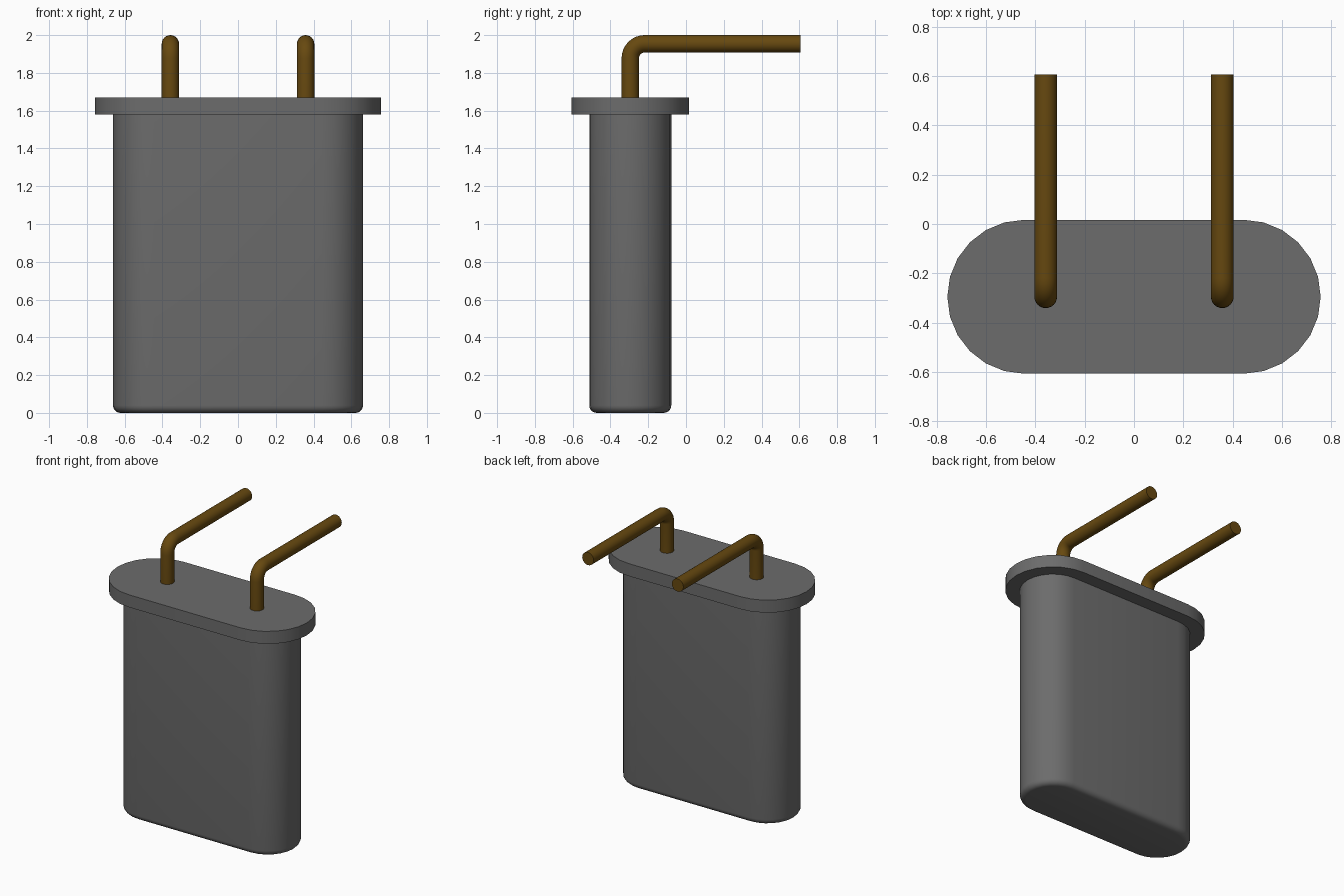
import bpy, bmesh, math
from mathutils import Vector

cube = bpy.data.objects.get("Cube")
if cube:
    bpy.data.objects.remove(cube, do_unlink=True)

CY = -0.295      # depth of the body's centre line
STRAIGHT = 0.445  # half length of the straight sides


def material(name, rgb):
    m = bpy.data.materials.new(name)
    m.use_nodes = True
    colour = (*rgb, 1.0)
    m.diffuse_color = colour
    m.node_tree.nodes["Principled BSDF"].inputs["Base Color"].default_value = colour
    return m


def loft(name, rings, mat):
    """Skin equal-sized point rings and cap both ends."""
    bm = bmesh.new()
    loops = [[bm.verts.new(p) for p in ring] for ring in rings]
    n = len(loops[0])
    for a, b in zip(loops, loops[1:]):
        for i in range(n):
            j = (i + 1) % n
            bm.faces.new((a[i], a[j], b[j], b[i]))
    bm.faces.new(loops[0][::-1])
    bm.faces.new(loops[-1])
    bmesh.ops.recalc_face_normals(bm, faces=bm.faces)
    mesh = bpy.data.meshes.new(name)
    bm.to_mesh(mesh)
    bm.free()
    mesh.materials.append(mat)
    obj = bpy.data.objects.new(name, mesh)
    bpy.context.collection.objects.link(obj)
    bpy.ops.object.select_all(action='DESELECT')
    obj.select_set(True)
    bpy.context.view_layer.objects.active = obj
    bpy.ops.object.shade_smooth_by_angle(angle=math.radians(35))
    return obj


def stadium(radius, z, steps=12):
    """Rounded-end outline at height z."""
    pts = []
    for side, start in ((1, -90), (-1, 90)):
        for i in range(steps + 1):
            a = math.radians(start + 180 * i / steps)
            pts.append((side * STRAIGHT + radius * math.cos(a),
                        CY + radius * math.sin(a), z))
    return pts


grey = material("dark grey", (0.15, 0.15, 0.15))
bronze = material("bronze", (0.135, 0.066, 0.005))

# Can with a rounded bottom rim
R, F = 0.217, 0.04
rim = [math.radians(90 * i / 5) for i in range(6)]
can = [stadium(R - F + F * math.sin(a), F - F * math.cos(a)) for a in rim]
loft("can_body", can + [stadium(R, 1.60)], grey)

# Flange plate
loft("flange", [stadium(0.312, 1.58), stadium(0.312, 1.67)], grey)

# Bent pins: up, around a quarter bend, then straight back
PIN_R, BEND, TOP = 0.046, 0.076, 1.954
path = [(CY, 1.65, 0.0)]
for i in range(9):
    a = math.radians(90 * i / 8)
    path.append((CY + BEND - BEND * math.cos(a), TOP - BEND + BEND * math.sin(a), a))
path.append((0.607, TOP, math.pi / 2))


def pin_ring(x, y, z, a, sides=24):
    normal = Vector((0, -math.cos(a), math.sin(a)))
    across = Vector((1, 0, 0))
    angles = [math.tau * k / sides for k in range(sides)]
    return [Vector((x, y, z)) + PIN_R * (across * math.cos(t) + normal * math.sin(t))
            for t in angles]


for name, x in (("left_pin", 0.358), ("right_pin", -0.358)):
    loft(name, [pin_ring(x, *p) for p in path], bronze)
